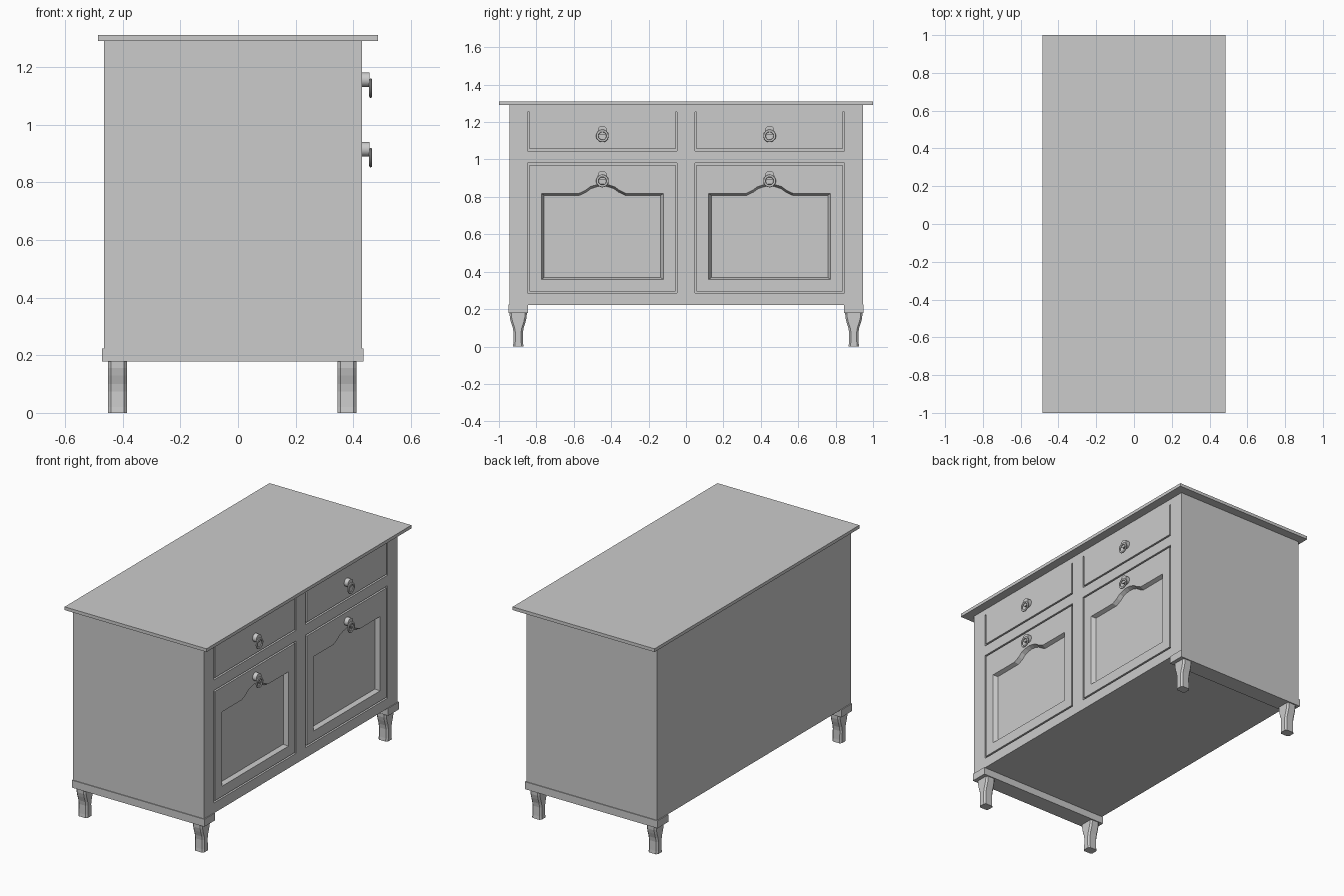
import bpy, bmesh, math

if "Cube" in bpy.data.objects:
    bpy.data.objects.remove(bpy.data.objects["Cube"])

FRONT = 0.43   # x of the door side of the cabinet


def loft(name, loops):
    """Closed solid through equal-length vertex loops, capped at both ends."""
    bm = bmesh.new()
    rows = [[bm.verts.new(p) for p in loop] for loop in loops]
    n = len(rows[0])
    for a, b in zip(rows, rows[1:]):
        for i in range(n):
            j = (i + 1) % n
            bm.faces.new((a[i], a[j], b[j], b[i]))
    bm.faces.new(rows[0])
    bm.faces.new(rows[-1])
    bmesh.ops.recalc_face_normals(bm, faces=bm.faces[:])
    me = bpy.data.meshes.new(name)
    bm.to_mesh(me)
    bm.free()
    ob = bpy.data.objects.new(name, me)
    bpy.context.collection.objects.link(ob)
    return ob


def box(name, x0, x1, y0, y1, z0, z1):
    return loft(name, [[(x0, y0, z), (x1, y0, z), (x1, y1, z), (x0, y1, z)]
                       for z in (z0, z1)])


def cut(target, cutter):
    """Subtract cutter from target, then discard the cutter."""
    mod = target.modifiers.new("cut", 'BOOLEAN')
    mod.operation = 'DIFFERENCE'
    mod.solver = 'EXACT'
    mod.object = cutter
    bpy.context.view_layer.objects.active = target
    bpy.ops.object.modifier_apply(modifier=mod.name)
    bpy.data.objects.remove(cutter, do_unlink=True)


def pull(name, y, z):
    """Round stem with a flat ring hanging from it."""
    bpy.ops.mesh.primitive_cylinder_add(vertices=20, radius=0.025, depth=0.03,
                                        location=(FRONT + 0.011, y, z),
                                        rotation=(0, math.pi / 2, 0))
    bpy.context.object.name = name + "_stem"
    bpy.ops.object.shade_smooth_by_angle()
    bpy.ops.mesh.primitive_torus_add(major_segments=24, minor_segments=8,
                                     major_radius=0.027, minor_radius=0.007,
                                     location=(FRONT + 0.03, y, z - 0.029),
                                     rotation=(0, math.pi / 2, 0))
    bpy.context.object.name = name + "_ring"
    bpy.context.object.scale.z = 0.75
    bpy.ops.object.shade_smooth_by_angle()


# Carcass and top
body = box("body", -0.465, FRONT, -0.945, 0.945, 0.222, 1.292)
box("top", -0.485, 0.485, -1, 1, 1.29, 1.31)

# Right half of the arched panel outline, relative to the door centre
half = [(0.326, 0.358), (0.326, 0.818), (0.128, 0.818), (0.09, 0.836),
        (0.065, 0.855), (0.03, 0.866)]
arch = half + [(0, 0.87)] + [(-y, z) for y, z in reversed(half)]

GAP, DEPTH = 0.01, 0.03
for s, side in ((-1, "left"), (1, "right")):
    c = s * 0.447
    y0, y1 = c - 0.4, c + 0.4

    # Drawer front, with a groove at its sides and bottom
    cut(body, box("opening", FRONT - 0.015, 0.5, y0, y1, 1.045, 1.255))
    box(side + "_drawer", FRONT - 0.02, FRONT, y0 + GAP, y1 - GAP, 1.045 + GAP, 1.255)

    # Door with a recessed, bevelled arched panel
    cut(body, box("opening", FRONT - DEPTH, 0.5, y0, y1, 0.285, 0.98))
    door = box(side + "_door", FRONT - DEPTH - 0.005, FRONT,
               y0 + GAP, y1 - GAP, 0.285 + GAP, 0.98 - GAP)
    cut(door, loft("panel_cutter", [
        [(x, c + y * k, 0.6 + (z - 0.6) * k) for y, z in arch]
        for x, k in ((0.46, 1), (FRONT + 0.001, 1), (FRONT - 0.025, 0.955))]))

    # Ring pulls
    pull(side + "_drawer_pull", c, 1.155)
    pull(side + "_door_pull", c, 0.914)

    # Plinth rail at each end
    ys = sorted((s * 0.845, s * 0.95))
    box(side + "_plinth", -0.471, 0.435, ys[0], ys[1], 0.178, 0.224)

    # Curved feet with chamfered corners
    for fx, end in ((-0.418, "back"), (0.378, "front")):
        loops = []
        for z, w in ((0, 0.028), (0.02, 0.026), (0.075, 0.025), (0.1, 0.029),
                     (0.13, 0.039), (0.155, 0.045), (0.18, 0.046)):
            h, k = 0.0325, 0.01
            pts = [(h, w - k), (h - k, w), (k - h, w), (-h, w - k),
                   (-h, k - w), (k - h, -w), (h - k, -w), (h, k - w)]
            loops.append([(fx + px, s * 0.897 + py, z) for px, py in pts])
        loft(f"{side}_{end}_foot", loops)
